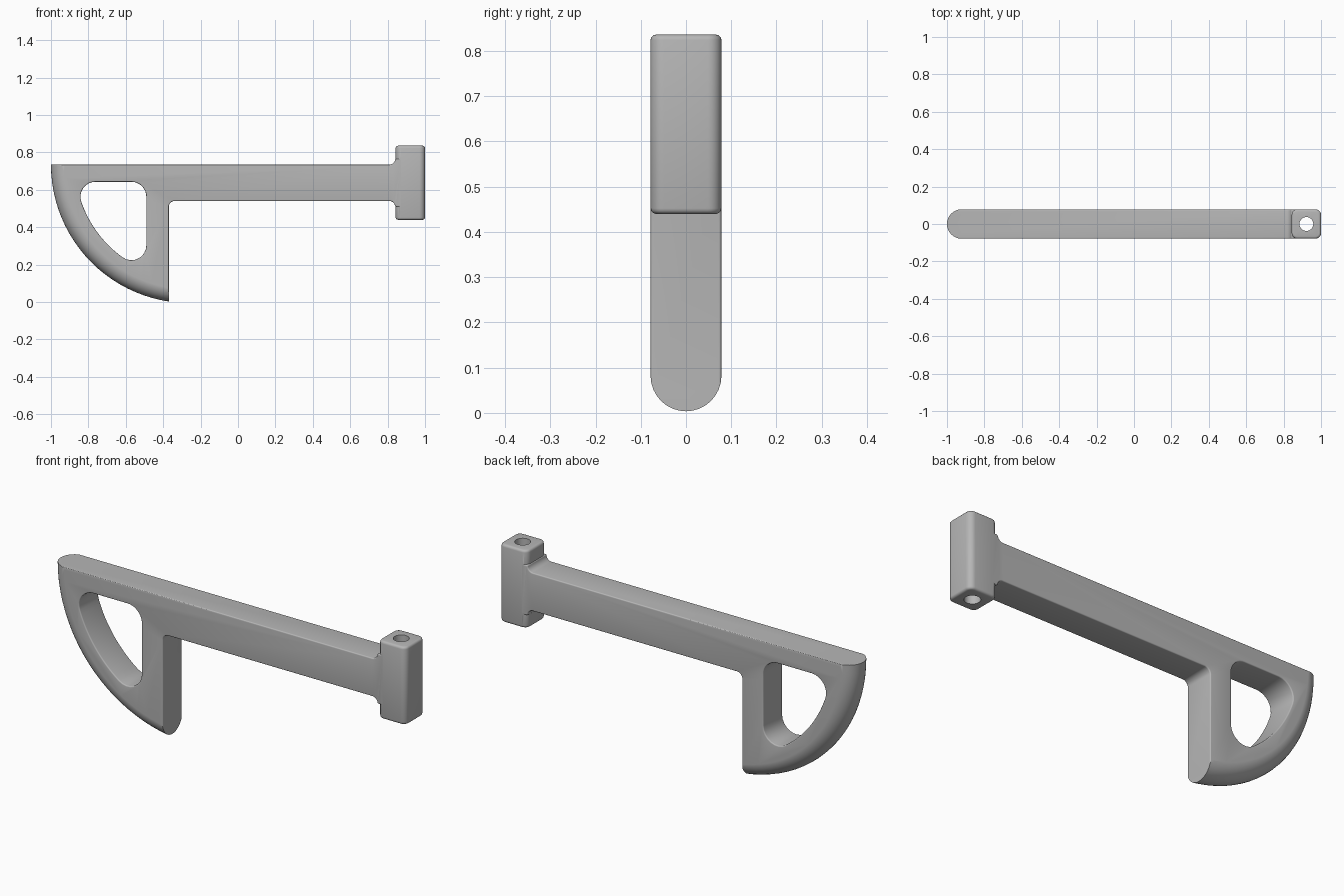
import bpy, bmesh
from math import sin, cos, pi, radians, atan2, hypot, degrees

if "Cube" in bpy.data.objects:
    bpy.data.objects.remove(bpy.data.objects["Cube"])

HALF = 0.078                      # half thickness in y
CX, CZ, R = -0.26, 0.735, 0.74    # centre and radius of the curved rim
TOP, UNDER = 0.735, 0.54          # arm top and underside
LEG = -0.37                       # straight side of the grip

grey = bpy.data.materials.new("grey plastic")
grey.use_nodes = True
colour = (0.47, 0.47, 0.47, 1)
grey.diffuse_color = colour
grey.node_tree.nodes["Principled BSDF"].inputs["Base Color"].default_value = colour


def arc(cx, cz, r, a, b, n=8):
    return [(cx + r * cos(radians(a + (b - a) * i / n)),
             cz + r * sin(radians(a + (b - a) * i / n))) for i in range(n + 1)]


def make(name, bm):
    bmesh.ops.recalc_face_normals(bm, faces=bm.faces)
    mesh = bpy.data.meshes.new(name)
    bm.to_mesh(mesh)
    bm.free()
    mesh.materials.append(grey)
    ob = bpy.data.objects.new(name, mesh)
    bpy.context.collection.objects.link(ob)
    return ob


def prism(name, outline, half):
    bm = bmesh.new()
    face = bm.faces.new([bm.verts.new((x, -half, z)) for x, z in outline])
    out = bmesh.ops.extrude_face_region(bm, geom=[face], use_keep_orig=True)
    verts = [v for v in out["geom"] if isinstance(v, bmesh.types.BMVert)]
    bmesh.ops.translate(bm, verts=verts, vec=(0, 2 * half, 0))
    return make(name, bm)


def boolean(ob, other, operation):
    mod = ob.modifiers.new(operation.lower(), 'BOOLEAN')
    mod.object, mod.operation, mod.solver = other, operation, 'EXACT'
    other.hide_render = True
    other.hide_set(True)


# Arm and grip slab, with fillets at the inside corners
outline = [(-1.2, -0.2), (LEG, -0.2)]
outline += arc(LEG + 0.03, UNDER - 0.03, 0.03, 180, 90)
outline += arc(0.81, UNDER - 0.03, 0.03, 90, 0)
outline += [(0.93, UNDER - 0.03), (0.93, TOP + 0.03)]
outline += arc(0.81, TOP + 0.03, 0.03, 0, -90)
outline += [(-1.2, TOP)]
body = prism("arm_and_grip", outline, HALF)

# Finger opening, whose outer side follows the rim
r, reach = 0.08, 0.531
ox, top_z = -0.57, 0.563
low_z = CZ - (reach ** 2 - (ox - CX) ** 2) ** 0.5
left_x = CX - (reach ** 2 - (top_z - CZ) ** 2) ** 0.5
a_left = degrees(atan2(top_z - CZ, left_x - CX)) % 360
a_low = degrees(atan2(low_z - CZ, ox - CX)) % 360
opening = arc(ox, top_z, r, 0, 90) + arc(left_x, top_z, r, 90, a_left)
opening += arc(CX, CZ, reach + r, a_left, a_low, 16)[1:-1]
opening += arc(ox, low_z, r, a_low, 360)
boolean(body, prism("opening_cutter", opening, 0.2), 'DIFFERENCE')

# Soft edges
bevel = body.modifiers.new("soft_edges", 'BEVEL')
bevel.width, bevel.segments, bevel.loop_slide = 0.025, 4, False
bevel.limit_method, bevel.angle_limit = 'ANGLE', radians(40)

# Fully rounded rim: hull of a round-edged disc stretched along the arm
bm = bmesh.new()
for shift in (0, 2):
    for i in range(96):
        a = 2 * pi * i / 96
        for j in range(17):
            b = pi * j / 16 - pi / 2
            d = R - HALF + HALF * cos(b)
            bm.verts.new((CX + shift + d * cos(a), (HALF + 0.0005) * sin(b), CZ + d * sin(a)))
hull = bmesh.ops.convex_hull(bm, input=bm.verts)
bmesh.ops.delete(bm, geom=[v for v in bm.verts if not v.link_faces], context='VERTS')
boolean(body, make("rim_envelope", bm), 'INTERSECT')

# Hinge block: upright edges rounder than the ends
bm = bmesh.new()
bmesh.ops.create_cube(bm, size=1)
bmesh.ops.scale(bm, vec=(0.157, 0.157, 0.396), verts=bm.verts)
bmesh.ops.translate(bm, vec=(0.9215, 0, 0.638), verts=bm.verts)
upright = [e for e in bm.edges if abs(e.verts[0].co.z - e.verts[1].co.z) > 0.1]
bmesh.ops.bevel(bm, geom=upright, offset=0.03, segments=6, profile=0.5, affect='EDGES')
ends = [e for e in bm.edges if abs(e.verts[0].co.z - e.verts[1].co.z) < 0.01]
bmesh.ops.bevel(bm, geom=ends, offset=0.012, segments=3, profile=0.5, affect='EDGES')
boolean(body, make("hinge_block", bm), 'UNION')

# Pin bore through the block
bm = bmesh.new()
bmesh.ops.create_cone(bm, cap_ends=True, segments=32, radius1=0.037, radius2=0.037, depth=1)
bmesh.ops.translate(bm, vec=(0.9215, 0, 0.638), verts=bm.verts)
boolean(body, make("bore_cutter", bm), 'DIFFERENCE')

# Bake the modifiers, drop the helpers, shade smooth
bpy.context.view_layer.update()
final = bpy.data.meshes.new_from_object(body.evaluated_get(bpy.context.evaluated_depsgraph_get()))
helpers = [m.object for m in body.modifiers if m.type == 'BOOLEAN']
body.modifiers.clear()
body.data = final
for h in helpers:
    bpy.data.objects.remove(h)
bpy.ops.object.select_all(action='DESELECT')
body.select_set(True)
bpy.context.view_layer.objects.active = body
bpy.ops.object.shade_smooth_by_angle(angle=radians(35))
